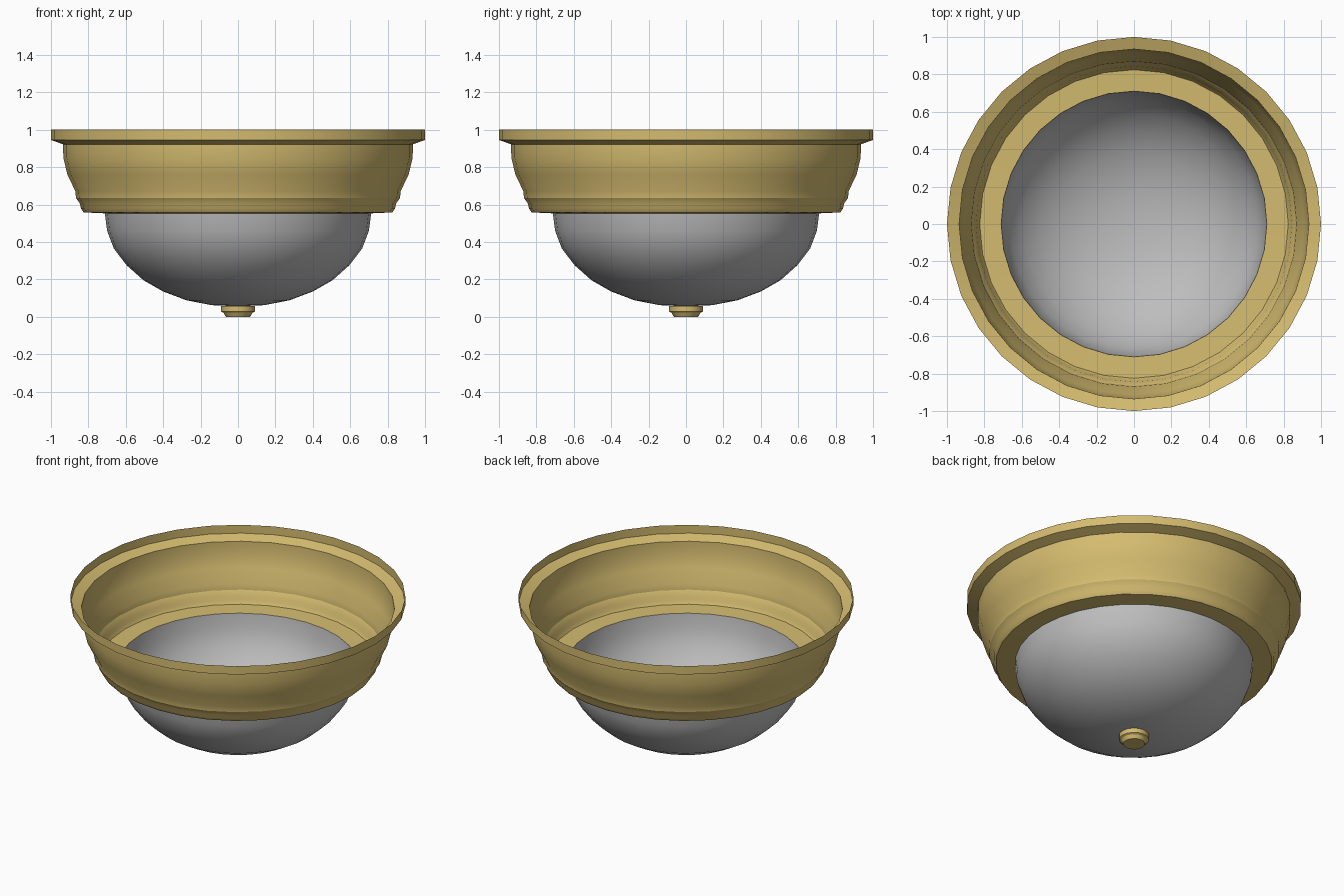
import bpy, bmesh, math

if "Cube" in bpy.data.objects:
    bpy.data.objects.remove(bpy.data.objects["Cube"])


def material(name, rgb):
    m = bpy.data.materials.new(name)
    m.diffuse_color = (*rgb, 1)
    m.use_nodes = True
    m.node_tree.nodes["Principled BSDF"].inputs["Base Color"].default_value = m.diffuse_color
    return m


brass = material("brass", (0.66, 0.50, 0.16))
glass = material("grey_glass", (0.51, 0.51, 0.51))


def lathe(name, profile, mat, sides, angle=25):
    """Spin an (r, z) profile, listed top to bottom, around the z axis."""
    bm = bmesh.new()
    rings = []
    for r, z in profile:
        if r == 0:
            rings.append([bm.verts.new((0, 0, z))] * sides)
        else:
            rings.append([bm.verts.new((r * math.cos(2 * math.pi * i / sides),
                                        r * math.sin(2 * math.pi * i / sides), z))
                          for i in range(sides)])
    for a, b in zip(rings, rings[1:]):
        for i in range(sides):
            j = (i + 1) % sides
            loop = list(dict.fromkeys((a[i], b[i], b[j], a[j])))
            bm.faces.new(loop)
    me = bpy.data.meshes.new(name)
    bm.to_mesh(me)
    bm.free()
    me.materials.append(mat)
    ob = bpy.data.objects.new(name, me)
    bpy.context.collection.objects.link(ob)
    bpy.ops.object.select_all(action='DESELECT')
    bpy.context.view_layer.objects.active = ob
    ob.select_set(True)
    bpy.ops.object.shade_smooth_by_angle(angle=math.radians(angle))
    return ob


# Open brass housing: rim, curved wall, stepped moulding, flat bottom ring
lathe("housing", [(1.0, 1.0), (1.0, 0.945), (0.935, 0.922), (0.934, 0.85),
                  (0.912, 0.76), (0.87, 0.672), (0.866, 0.635), (0.845, 0.605),
                  (0.84, 0.58), (0.825, 0.558), (0.71, 0.553)], brass, 32)

# Glass bowl hanging from the ring
lathe("glass_bowl", [(0.712, 0.553), (0.70, 0.46), (0.664, 0.365), (0.595, 0.275),
                     (0.505, 0.195), (0.40, 0.135), (0.275, 0.088),
                     (0.14, 0.062), (0, 0.056)], glass, 32)

# Small brass finial under the bowl
lathe("finial", [(0.09, 0.058), (0.09, 0.028), (0.078, 0.022), (0.065, 0.0),
                 (0, 0.0)], brass, 16)
